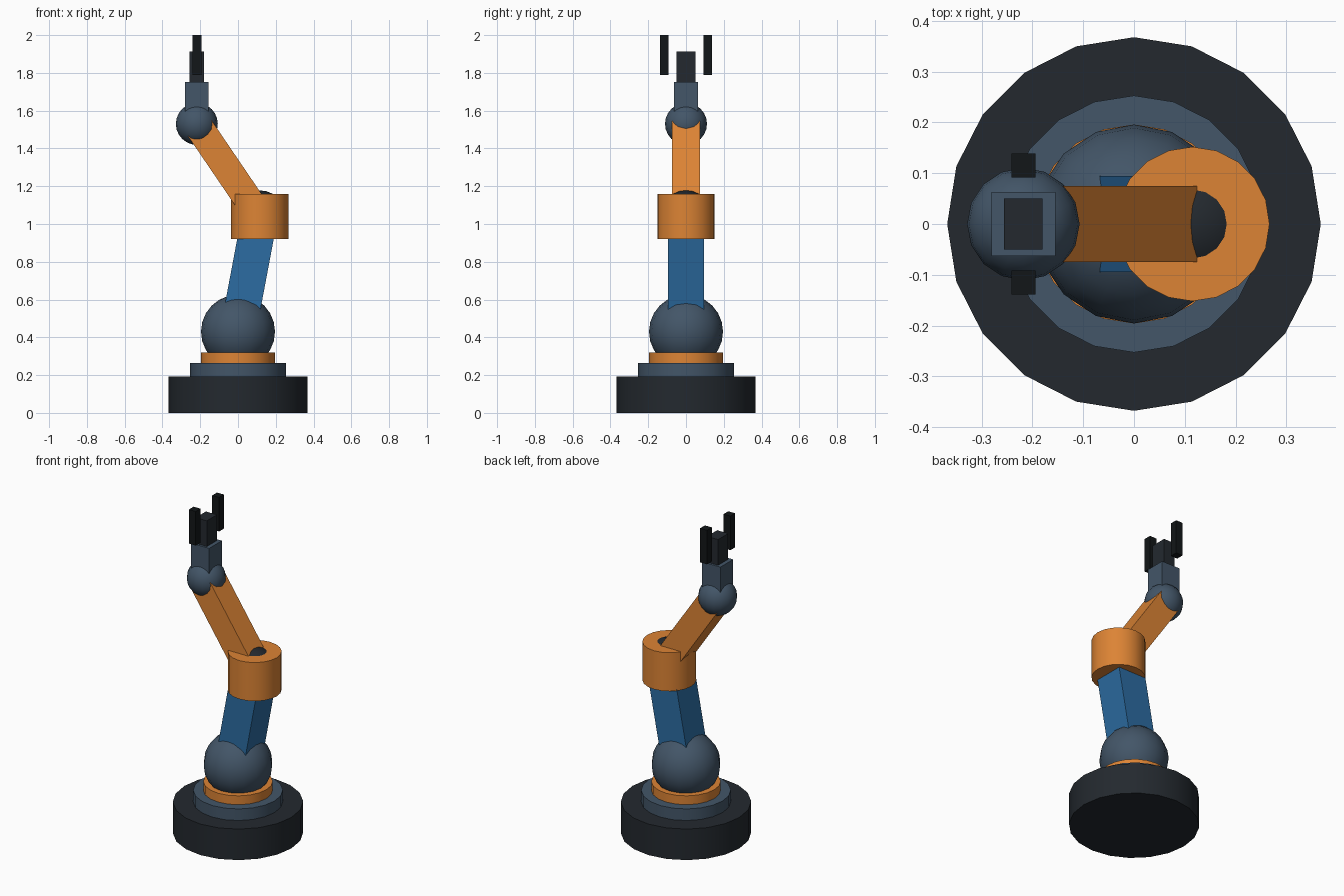
import bpy
from math import radians
from mathutils import Vector

if "Cube" in bpy.data.objects:
    bpy.data.objects.remove(bpy.data.objects["Cube"])


def material(name, rgb):
    m = bpy.data.materials.new(name)
    m.diffuse_color = (*rgb, 1)
    m.use_nodes = True
    m.node_tree.nodes["Principled BSDF"].inputs["Base Color"].default_value = m.diffuse_color
    return m


DARK = material("dark", (0.017, 0.022, 0.028))
BLACK = material("black", (0.006, 0.008, 0.009))
STEEL = material("steel", (0.056, 0.092, 0.138))
ORANGE = material("orange", (0.72, 0.23, 0.035))
BLUE = material("blue", (0.025, 0.15, 0.36))


def finish(name, mat, smooth=True):
    o = bpy.context.object
    o.name = name
    o.data.materials.append(mat)
    if smooth:
        bpy.ops.object.shade_smooth_by_angle(angle=radians(35))
    return o


def cylinder(name, mat, r, x, z0, z1):
    bpy.ops.mesh.primitive_cylinder_add(vertices=20, radius=r, depth=z1 - z0,
                                        location=(x, 0, (z0 + z1) / 2))
    return finish(name, mat)


def sphere(name, mat, r, loc):
    bpy.ops.mesh.primitive_uv_sphere_add(segments=16, ring_count=12, radius=r, location=loc)
    return finish(name, mat)


def box(name, mat, size, loc):
    bpy.ops.mesh.primitive_cube_add(size=1, location=loc)
    bpy.context.object.scale = size
    bpy.ops.object.transform_apply(location=False, rotation=False, scale=True)
    return finish(name, mat, False)


def link(name, mat, width, a, b):
    # square bar running from joint a to joint b in the xz plane
    d = b - a
    o = box(name, mat, (width, width, d.length), (a + b) / 2)
    o.rotation_euler = (0, Vector((d.z, d.x)).angle_signed(Vector((1, 0))), 0)
    return o


SHOULDER = Vector((0, 0, 0.43))
ELBOW = Vector((0.115, 0, 1.04))
WRIST = Vector((-0.218, 0, 1.53))

# Base and turntable
cylinder("base", DARK, 0.368, 0, 0, 0.193)
cylinder("turntable", STEEL, 0.253, 0, 0.193, 0.265)
cylinder("turntable_ring", ORANGE, 0.196, 0, 0.265, 0.32)

# Joints
sphere("shoulder_joint", STEEL, 0.196, SHOULDER)
cylinder("elbow_housing", ORANGE, 0.152, ELBOW.x, 0.92, 1.16)
sphere("elbow_joint", DARK, 0.138, ELBOW)
sphere("wrist_joint", STEEL, 0.111, WRIST)

# Arm links
link("upper_arm", BLUE, 0.19, SHOULDER, ELBOW)
link("forearm", ORANGE, 0.15, ELBOW, WRIST)

# Gripper
box("wrist_block", STEEL, (0.126, 0.126, 0.19), (WRIST.x, 0, 1.657))
box("gripper_palm", DARK, (0.076, 0.1, 0.16), (WRIST.x, 0, 1.832))
for side, name in ((-1, "front_finger"), (1, "back_finger")):
    box(name, BLACK, (0.047, 0.047, 0.212), (WRIST.x, side * 0.115, 1.894))
